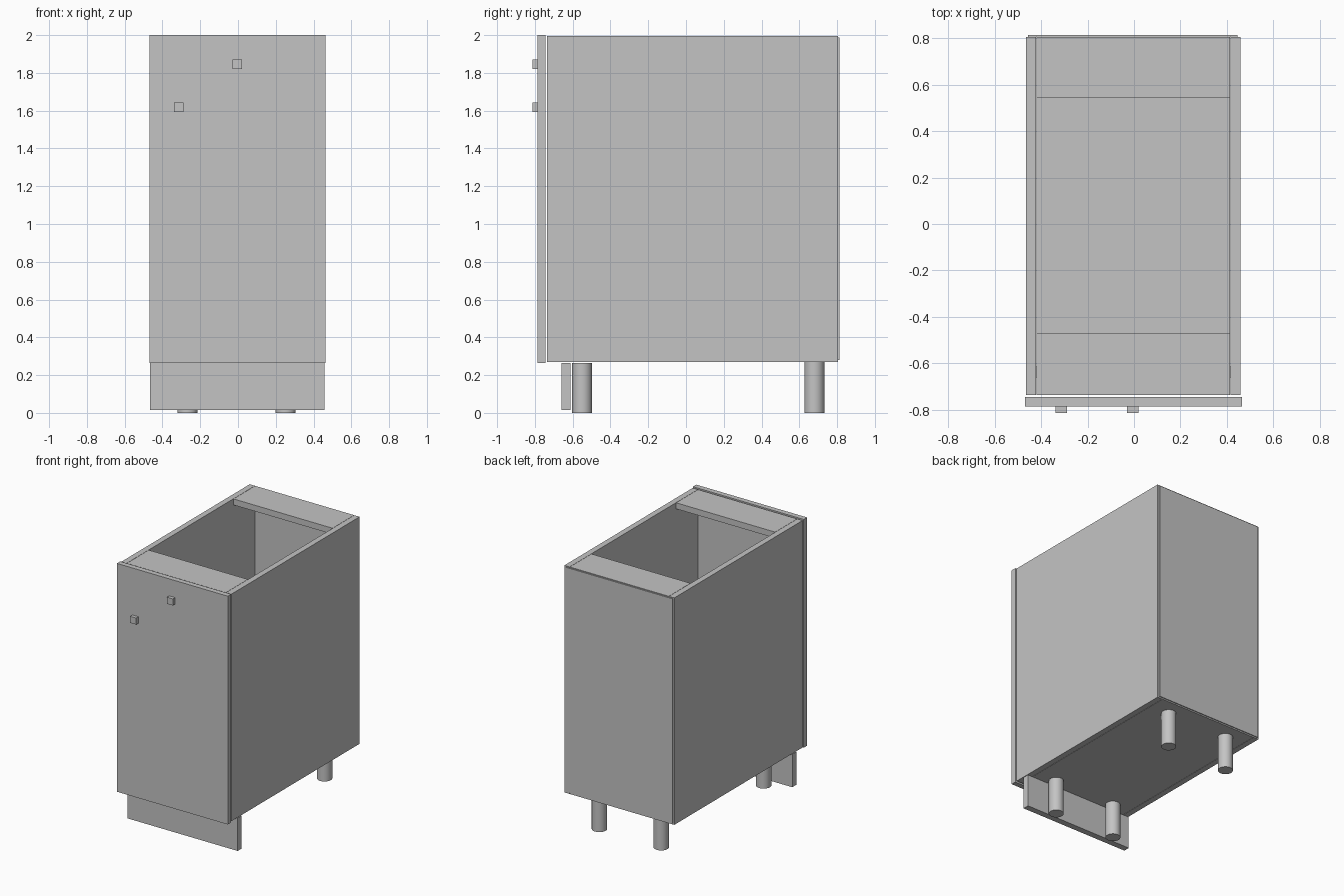
import bpy

# Remove the default cube
cube = bpy.data.objects.get("Cube")
if cube:
    bpy.data.objects.remove(cube, do_unlink=True)

# Single light grey finish
grey = bpy.data.materials.new("light_grey")
grey.use_nodes = True
grey.diffuse_color = (0.55, 0.55, 0.55, 1)
grey.node_tree.nodes["Principled BSDF"].inputs["Base Color"].default_value = (0.55, 0.55, 0.55, 1)


def board(name, x, y, z):
    """Box panel spanning the given (low, high) ranges."""
    spans = (x, y, z)
    bpy.ops.mesh.primitive_cube_add(size=1, location=[(a + b) / 2 for a, b in spans])
    ob = bpy.context.object
    ob.name = name
    ob.scale = [b - a for a, b in spans]
    bpy.ops.object.transform_apply(location=False, rotation=False, scale=True)
    ob.data.materials.append(grey)
    return ob


def leg(name, x, y, top):
    """Round foot standing on the floor."""
    bpy.ops.mesh.primitive_cylinder_add(vertices=24, radius=0.053, depth=top, location=(x, y, top / 2))
    ob = bpy.context.object
    ob.name = name
    ob.data.materials.append(grey)
    bpy.ops.object.shade_smooth_by_angle()
    return ob


# Carcass
base_z, top_z = 0.27, 1.995
front_y, back_y = -0.735, 0.805
thick = 0.046
inner = (-0.419, 0.413)
depth = (front_y, back_y)
board("right_side", (inner[0] - thick, inner[0] - 0.002), depth, (base_z, top_z))
board("left_side", (inner[1] + 0.002, inner[1] + thick), depth, (base_z, top_z))
board("bottom_panel", inner, depth, (base_z, base_z + thick))
board("front_rail", inner, (front_y, -0.472), (top_z - thick, top_z))
board("back_rail", inner, (0.545, back_y), (top_z - thick, top_z))
board("back_panel", (-0.455, 0.445), (back_y, 0.812), (0.28, 1.988))

# Door and its two square knobs
door_y = -0.785
board("door", (-0.468, 0.464), (door_y, -0.745), (0.265, 2.0))
for name, x, z in (("door_knob", -0.313, 1.618), ("drawer_knob", -0.005, 1.846)):
    h = 0.025
    board(name, (x - h, x + h), (-0.812, door_y), (z - h, z + h))

# Plinth and legs
board("plinth", (-0.465, 0.459), (-0.66, -0.612), (0.015, 0.265))
for side, x in (("right", -0.268), ("left", 0.252)):
    leg("front_leg_" + side, x, -0.55, 0.265)
    leg("back_leg_" + side, x, 0.68, base_z)
